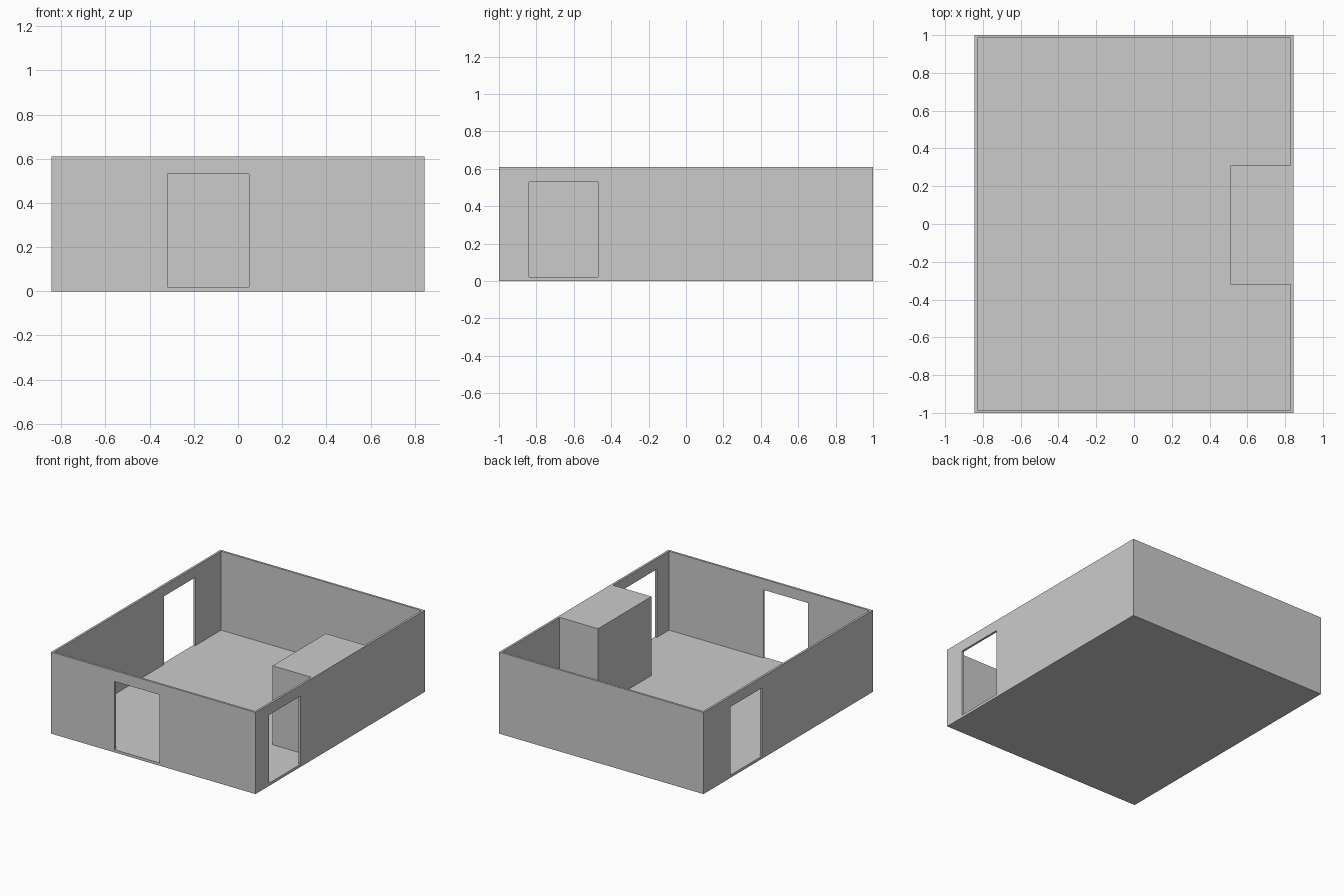
import bpy, bmesh

if "Cube" in bpy.data.objects:
    bpy.data.objects.remove(bpy.data.objects["Cube"])

X, Y, H = 0.845, 1.0, 0.61      # half width, half depth, wall height
T, FLOOR, DOOR_TOP = 0.016, 0.02, 0.53


def prism(name, outline, z0, z1):
    """Extrude a counter-clockwise plan outline from z0 to z1."""
    bm = bmesh.new()
    base = bm.faces.new([bm.verts.new((x, y, z0)) for x, y in outline])
    ext = bmesh.ops.extrude_face_region(bm, geom=[base], use_keep_orig=True)
    verts = [v for v in ext["geom"] if isinstance(v, bmesh.types.BMVert)]
    bmesh.ops.translate(bm, verts=verts, vec=(0, 0, z1 - z0))
    bmesh.ops.recalc_face_normals(bm, faces=bm.faces)
    me = bpy.data.meshes.new(name)
    bm.to_mesh(me)
    bm.free()
    ob = bpy.data.objects.new(name, me)
    bpy.context.collection.objects.link(ob)
    return ob


def rect(x0, x1, y0, y1):
    return [(x0, y0), (x1, y0), (x1, y1), (x0, y1)]


def cut(target, cutter):
    cutter.hide_render = True
    cutter.display_type = 'WIRE'
    mod = target.modifiers.new(cutter.name, 'BOOLEAN')
    mod.operation, mod.solver, mod.object = 'DIFFERENCE', 'EXACT', cutter


# Solid block that becomes floor, walls and the wall-side chimney block
room = prism("room_shell", rect(-X, X, -Y, Y), 0, H)

# Open interior, notched around the block against the right wall
ix, iy = X - T, Y - T
interior = [(-ix, -iy), (ix, -iy), (ix, -0.32), (0.51, -0.32),
            (0.51, 0.31), (ix, 0.31), (ix, iy), (-ix, iy)]
cut(room, prism("interior_cutter", interior, FLOOR, H + 0.2))

# Doorways in the front, right and left walls
doors = {
    "front_door_cutter": rect(-0.32, 0.05, -Y - 0.1, -Y + 0.1),
    "right_door_cutter": rect(X - 0.1, X + 0.1, -0.84, -0.47),
    "left_door_cutter": rect(-X - 0.1, -X + 0.1, 0.31, 0.68),
}
for name, outline in doors.items():
    cut(room, prism(name, outline, FLOOR, DOOR_TOP))
